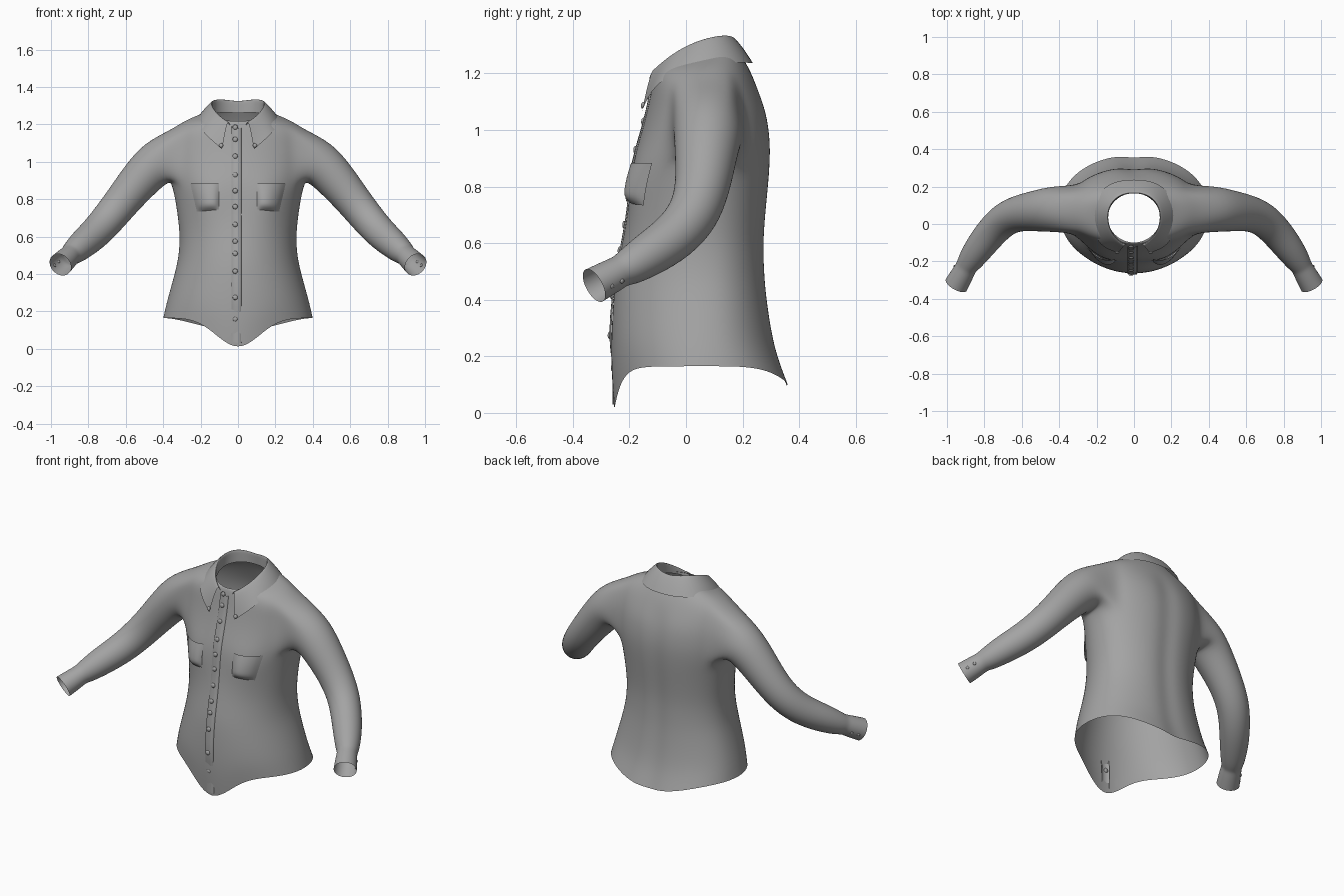
import bpy, bmesh, math
from mathutils import Vector, Matrix

if "Cube" in bpy.data.objects:
    bpy.data.objects.remove(bpy.data.objects["Cube"])

grey = bpy.data.materials.new("grey cloth")
grey.diffuse_color = (0.37, 0.37, 0.37, 1)
grey.use_nodes = True
grey.node_tree.nodes["Principled BSDF"].inputs["Base Color"].default_value = grey.diffuse_color
CY = 0.06  # depth of the side seams

# Body rows: height, half width, front y, back y, neckline tilt, hem weight
ROWS = [
    (.165, .402, -.255, .370, 0, 1), (.24, .385, -.266, .330, 0, .6), (.32, .363, -.266, .308, 0, .25),
    (.42, .335, -.257, .292, 0, 0), (.50, .318, -.246, .286, 0, 0), (.60, .312, -.226, .283, 0, 0),
    (.70, .322, -.208, .290, 0, 0), (.80, .337, -.197, .300, 0, 0), (.88, .355, -.188, .306, 0, 0),
    (.95, .365, -.170, .307, 0, 0), (1.02, .367, -.150, .300, 0, 0), (1.09, .365, -.133, .284, 0, 0),
    (1.17, .360, -.120, .240, .015, 0), (1.217, .290, -.112, .212, .02, 0),
    (1.247, .210, -.106, .188, .03, 0), (1.262, .150, -.100, .170, .045, 0)]
# Sleeve centre line and radius, shoulder to cuff
SLEEVE = [
    ((.435, .08, 1.0), .124), ((.52, .07, .91), .111), ((.61, .06, .80), .098),
    ((.69, .03, .70), .092), ((.76, -.04, .62), .087), ((.83, -.13, .56), .080),
    ((.882, -.205, .513), .066), ((.897, -.23, .502), .056), ((.91, -.255, .488), .060),
    ((.95, -.325, .45), .065)]


def bust(x, z):
    return .022 * math.exp(-((abs(x) - .17) / .09) ** 2 - ((z - .80) / .11) ** 2)


def front_y(x, z):
    """Depth of the shirt front at a given point."""
    for a, b in zip(ROWS, ROWS[1:]):
        if z <= b[0]:
            break
    t = max(0, min(1, (z - a[0]) / (b[0] - a[0])))
    w, yf = a[1] + t * (b[1] - a[1]), a[2] + t * (b[2] - a[2])
    return CY - (CY - yf) * math.sqrt(max(0, 1 - (x / w) ** 2)) - bust(x, z)


def finish(name, bm, mirror=False, levels=0, recalc=True):
    if recalc:
        bmesh.ops.recalc_face_normals(bm, faces=bm.faces)
    me = bpy.data.meshes.new(name)
    bm.to_mesh(me)
    bm.free()
    me.materials.append(grey)
    for p in me.polygons:
        p.use_smooth = True
    ob = bpy.data.objects.new(name, me)
    bpy.context.collection.objects.link(ob)
    if mirror:
        m = ob.modifiers.new("mirror", 'MIRROR')
        m.use_clip = True
        m.merge_threshold = .0005
    if levels:
        s = ob.modifiers.new("smooth", 'SUBSURF')
        s.levels = s.render_levels = levels
        s.boundary_smooth = 'PRESERVE_CORNERS'
    return ob


def grid(bm, rows):
    vs = [[bm.verts.new(p) for p in r] for r in rows]
    for a, b in zip(vs, vs[1:]):
        for i in range(len(a) - 1):
            bm.faces.new((a[i], a[i + 1], b[i + 1], b[i]))
    return vs


# Shirt body: half of a lofted tube with a curved hem
bm = bmesh.new()
rows = []
for z, w, yf, yb, tilt, hem in ROWS:
    row = []
    for j in range(-8, 9):
        th = math.pi * j / 16
        s = math.sin(th)
        x = w * math.cos(th) if abs(j) < 8 else 0
        if s < 0:
            y = CY + (CY - yf) * s - bust(x, z)
            drop = .165 * math.exp(-(x / .15) ** 2)
        else:
            y = CY + (yb - CY) * s ** .88
            y -= .018 * math.exp(-(x / .05) ** 2) * (z < 1.1)   # centre back fold
            drop = .07 * s ** 4
        row.append((x, y, z + tilt * s - drop * hem))
    rows.append(row)
vs = grid(bm, rows)

# Armhole: remove the side patch, then run the sleeve out from its border
LO, HI, C0, C1 = 8, 12, 5, 11
patch = [f for f in bm.faces if all(v in [q for r in vs[LO:HI + 1] for q in r[C0:C1 + 1]] for v in f.verts)]
loop = ([vs[LO][c] for c in range(C0, C1)] + [vs[r][C1] for r in range(LO, HI)] +
        [vs[HI][c] for c in range(C1, C0, -1)] + [vs[r][C0] for r in range(HI, LO, -1)])
bmesh.ops.delete(bm, geom=patch, context='FACES')
pts = [Vector((.34, .08, 1.03))] + [Vector(p) for p, r in SLEEVE]
n = len(loop)
u = Vector((0, 1, 0))
prev = loop
for k, (p, r) in enumerate(SLEEVE):
    c = Vector(p)
    t = (pts[min(k + 2, len(pts) - 1)] - pts[k]).normalized()
    u = (u - t * t.dot(u)).normalized()
    v = t.cross(u)
    if k == 0:
        d = loop[0].co - c
        start = math.atan2(d.dot(v), d.dot(u))
    ring = [bm.verts.new(c + r * (u * math.cos(start + math.tau * i / n) + v * math.sin(start + math.tau * i / n)))
            for i in range(n)]
    for i in range(n):
        bm.faces.new((prev[i], prev[(i + 1) % n], ring[(i + 1) % n], ring[i]))
    prev = ring
bmesh.ops.delete(bm, geom=[q for q in bm.verts if not q.link_faces], context='VERTS')
finish("shirt_body_and_sleeves", bm, mirror=True, levels=2)

# Collar: stand, fold and falling leaf, from centre back to the front point
COLLAR = [
    ((0, .17, 1.26), (0, .165, 1.325), (0, .240, 1.235)),
    ((.07, .155, 1.265), (.07, .158, 1.338), (.11, .230, 1.237)),
    ((.13, .10, 1.26), (.127, .11, 1.338), (.20, .165, 1.240)),
    ((.145, .03, 1.245), (.143, .035, 1.318), (.232, .05, 1.235)),
    ((.12, -.05, 1.22), (.127, -.035, 1.28), (.205, -.088, 1.18)),
    ((.08, -.09, 1.20), (.088, -.085, 1.24), (.15, -.132, 1.122)),
    ((.035, -.108, 1.185), (.05, -.112, 1.215), (.085, -.155, 1.068))]
bm = bmesh.new()
strips = []
for base, fold, edge in COLLAR:
    b, f, e = Vector(base), Vector(fold), Vector(edge)
    out = Vector((e.x - f.x, e.y - f.y, 0)).normalized()
    strips.append([b, b.lerp(f, .6), f, f + out * .012 + Vector((0, 0, -.006)), f.lerp(e, .5) + out * .008, e])
for s in strips[0]:
    s.x = 0
grid(bm, strips)
finish("collar", bm, mirror=True, levels=2)

# Chest pockets: puffed patches with an open, lifted top edge
bm = bmesh.new()
N = 8
rows = []
for i in range(N + 1):
    h = i / N
    row = []
    for j in range(N + 1):
        s = j / N
        x = .102 + s * (.118 + .035 * h)
        z = .745 + .138 * h - .012 * s * (1 - h)
        puff = math.sin(math.pi * s) ** .5 if 0 < s < 1 else 0
        puff *= min(1, h / .2) ** .6 * (1 - .45 * h)
        row.append((x, front_y(x, z) - .003 - .028 * puff, z))
    rows.append(row)
grid(bm, rows)
finish("chest_pockets", bm, mirror=True, levels=1)

# Buttons: down the front, on the collar points and on the cuffs
bm = bmesh.new()


def button(pos, normal, r=.014):
    m = Matrix.Translation(pos) @ Vector(normal).to_track_quat('Z', 'Y').to_matrix().to_4x4()
    bmesh.ops.create_uvsphere(bm, u_segments=12, v_segments=6, radius=r,
                              matrix=m @ Matrix.Diagonal((1, 1, .5, 1)))


for z in (1.185, 1.12, 1.03, .93, .845, .76, .665, .575, .51, .415, .275, .16):
    button((-.015, front_y(.015, z) - .004, z), (0, -1, .1))
for s in (-1, 1):
    button((s * .09, -.153, 1.088), (s * .2, -1, .3), .012)
    for c in ((.915, -.262, .483), (.935, -.298, .465)):
        nrm = Vector((.75, .62, -.3)).normalized()
        p = Vector(c) + nrm * .060
        button((s * p.x, p.y, p.z), (s * nrm.x, nrm.y, nrm.z), .009)
finish("buttons", bm)

# Button placket: thin strip along the centre front
bm = bmesh.new()
zs = [.03 + i * (1.18 - .03) / 30 for i in range(31)]
grid(bm, [[(x, front_y(x, z) - o, z + (.01 if abs(x) > .03 else 0)) for x, o in
           ((-.036, -.002), (-.034, .003), (0, .004), (.016, .003), (.018, -.002))] for z in zs])
finish("button_placket", bm)
